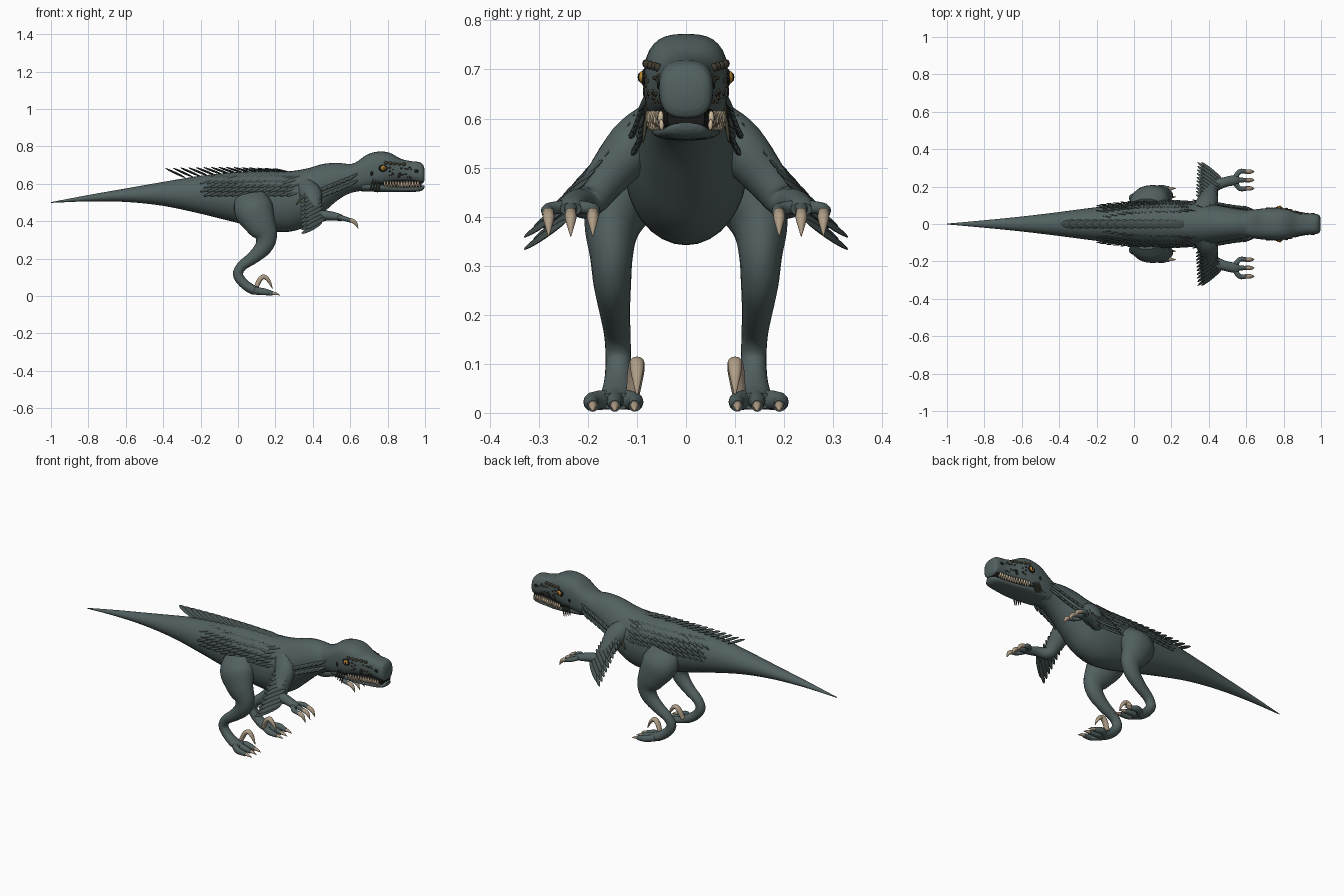
import bpy, bmesh, math, random
from mathutils import Vector, Matrix

random.seed(4)
old = bpy.data.objects.get("Cube")
if old:
    bpy.data.objects.remove(old)


def material(name, *rgb):
    m = bpy.data.materials.new(name)
    m.use_nodes = True
    m.diffuse_color = (*rgb, 1)
    m.node_tree.nodes["Principled BSDF"].inputs["Base Color"].default_value = (*rgb, 1)
    return m


HIDE = material("slate hide", .085, .118, .118)
FEATHER = material("dark feather", .06, .082, .08)
OLIVE = material("olive quill", .07, .07, .045)
CLAW = material("tan claw", .43, .34, .24)
TOOTH = material("ivory tooth", .62, .5, .34)
AMBER = material("amber eye", .5, .25, .03)
BROWN = material("brown scale", .05, .042, .028)
BLACK = material("black", .01, .01, .01)


def finish(name, bm, mat, mirror=False):
    bmesh.ops.recalc_face_normals(bm, faces=bm.faces)
    for f in bm.faces:
        f.smooth = True
    me = bpy.data.meshes.new(name)
    bm.to_mesh(me)
    bm.free()
    me.set_sharp_from_angle(angle=math.radians(50))
    me.materials.append(mat)
    ob = bpy.data.objects.new(name, me)
    bpy.context.collection.objects.link(ob)
    if mirror:
        mod = ob.modifiers.new("mirror", "MIRROR")
        mod.use_axis = (False, True, False)
        mod.use_mirror_merge = False
    return ob


def spline(pts, steps):
    """Catmull-Rom through tuples of any length."""
    v = [Vector(p) for p in pts]
    v = [v[0] * 2 - v[1]] + v + [v[-1] * 2 - v[-2]]
    out = []
    for a, b, c, d in zip(v, v[1:], v[2:], v[3:]):
        for i in range(steps):
            t = i / steps
            out.append((b * 2 + (c - a) * t + (a * 2 - b * 5 + c * 4 - d) * t * t
                        + (b * 3 - a - c * 3 + d) * t ** 3) / 2)
    return out + [v[-2]]


def add_tube(bm, pts, power=2, upright=False, sides=20, steps=4):
    """Loft rings (x, y, z, thickness, half width) along a smooth path."""
    path = spline(pts, steps)
    rings = []
    for i, p in enumerate(path):
        t = Vector(path[min(i + 1, len(path) - 1)][:3]) - Vector(path[max(i - 1, 0)][:3])
        t = Vector((1, 0, 0)) if upright else t.normalized()
        side = (Vector((0, 1, 0)) - t * t.y).normalized()
        up = t.cross(side)
        ring = []
        for k in range(sides):
            a = math.tau * k / sides
            c, s = (math.copysign(abs(q) ** (2 / power), q) for q in (math.cos(a), math.sin(a)))
            ring.append(bm.verts.new(Vector(p[:3]) + side * c * max(p[4], .001) + up * s * max(p[3], .001)))
        rings.append(ring)
    for r, q in zip(rings, rings[1:]):
        for k in range(sides):
            bm.faces.new((r[k], r[k - 1], q[k - 1], q[k]))
    bm.faces.new(rings[0])
    bm.faces.new(rings[-1])


def tube(name, pts, mat, mirror=False, **kw):
    bm = bmesh.new()
    add_tube(bm, pts, **kw)
    return finish(name, bm, mat, mirror)


def profile(rows):
    """(x, top, bottom, half width) rows to loft stations."""
    return [(x, 0, (t + b) / 2, (t - b) / 2, w) for x, t, b, w in rows]


def surface(stations, x, z, power=2):
    """Half width of a loft at the given x and z."""
    for a, b in zip(stations, stations[1:]):
        if a[0] <= x <= b[0]:
            p = Vector(a).lerp(Vector(b), (x - a[0]) / (b[0] - a[0]))
            return p[4] * max(0, 1 - abs((z - p[2]) / p[3]) ** power) ** (1 / power)
    return 0


def add_blade(bm, base, direction, length, width, thick, normal=(0, 1, 0)):
    """Flat pointed ellipsoid whose root is at base."""
    d = Vector(direction).normalized()
    s = d.cross(Vector(normal)).normalized()
    n = s.cross(d)
    turn = Matrix((s, n, d)).transposed().to_4x4()
    place = Matrix.Translation(Vector(base) + d * length / 2) @ turn
    bmesh.ops.create_uvsphere(bm, u_segments=8, v_segments=8, radius=1,
                              matrix=place @ Matrix.Diagonal((width, thick, length / 2, 1)))


# Torso, tail and neck
BODY = profile([
    (-1, .502, .498, .002), (-.8, .54, .506, .02), (-.6, .575, .503, .04), (-.4, .61, .482, .064),
    (-.2, .643, .44, .09), (0, .663, .39, .112), (.15, .667, .352, .124), (.27, .667, .343, .125),
    (.37, .682, .375, .115), (.45, .705, .44, .1), (.53, .712, .51, .085),
    (.6, .706, .55, .075), (.68, .72, .565, .07)])
tube("body", BODY, HIDE, upright=True, sides=32)

# Skull, jaw and mouth
HEAD = profile([
    (.56, .69, .57, .06), (.63, .715, .565, .075), (.69, .756, .57, .083), (.75, .772, .58, .086),
    (.81, .766, .598, .082), (.87, .734, .605, .066), (.92, .722, .608, .057),
    (.965, .717, .604, .055), (.987, .705, .602, .05), (.997, .68, .618, .036)])
tube("skull", HEAD, HIDE, upright=True, power=2.7, sides=32)
JAW = profile([
    (.66, .62, .56, .066), (.74, .61, .557, .072), (.82, .592, .555, .068), (.9, .586, .556, .057),
    (.96, .588, .558, .048), (.985, .591, .565, .038), (.997, .592, .578, .02)])
tube("lower_jaw", JAW, HIDE, upright=True, power=2.4, sides=24)
tube("mouth_interior", profile([(.72, .63, .57, .068), (.86, .63, .57, .057), (.98, .63, .575, .038)]),
     BLACK, upright=True, power=3)

# Teeth: alternating upper and lower rows
bm = bmesh.new()
for i in range(13):
    x = .785 + i * .0148
    w = surface(HEAD, x, .64, 2.7)
    size = random.uniform(.8, 1.1)
    add_blade(bm, (x, w * .95, .616), (0, .05, -1), .032 * size, .006, .006)
    add_blade(bm, (x + .007, w * .92, .576), (0, .05, 1), .026 * size, .005, .005)
finish("teeth", bm, TOOTH, True)


# Eyes, nostrils and facial scales
def spots(name, mat, places, thick=.004, lift=0):
    bm = bmesh.new()
    for x, z, rx, rz in places:
        y = surface(HEAD, x, z, 2.7) + lift
        bmesh.ops.create_uvsphere(bm, u_segments=12, v_segments=8, radius=1,
                                  matrix=Matrix.Translation((x, y, z)) @ Matrix.Diagonal((rx, thick, rz, 1)))
    finish(name, bm, mat, True)


spots("eye_socket", BLACK, [(.775, .683, .024, .019)], .007)
spots("eye", AMBER, [(.777, .684, .015, .014)], .011, .002)
spots("pupil", BLACK, [(.78, .684, .004, .009)], .004, .0105)
spots("nostril", BLACK, [(.955, .668, .013, .008), (.715, .655, .007, .013)])
spots("brow_scales", BROWN, [(.79 + i * .024, .712 - i * .002, .011, .009) for i in range(5)], .008)
spots("cheek_scales", BROWN, [(random.uniform(.8, .93), random.uniform(.632, .69),
                               random.uniform(.003, .007), .004) for i in range(24)])
bm = bmesh.new()
for i in range(4):
    add_blade(bm, (.725 + i * .013, .08, .63 - i * .006), (-.3, .12, -1), .065, .004, .004)
finish("jaw_quills", bm, OLIVE, True)

# Legs
tube("leg", [
    (.07, .09, .53, .09, .05), (.085, .125, .46, .105, .08), (.12, .15, .385, .083, .058),
    (.15, .152, .32, .06, .044), (.135, .15, .26, .046, .038), (.08, .145, .205, .034, .031),
    (.02, .14, .16, .027, .027), (0, .138, .115, .027, .026), (.028, .138, .07, .026, .028),
    (.075, .14, .036, .025, .034), (.12, .142, .024, .018, .038)], HIDE, True)
toes, claws = bmesh.new(), bmesh.new()
for y in (.105, .145, .19):
    add_tube(toes, [(.075, .14, .028, .02, .018), (.13, y, .024, .019, .017),
                    (.185, y, .014, .012, .012)], sides=12)
    add_tube(claws, [(.175, y, .016, .01, .01), (.2, y, .013, .008, .008),
                     (.225, y, .004, .001, .001)], sides=10)
add_tube(claws, [(.095, .108, .04, .012, .014), (.115, .102, .085, .013, .017), (.14, .1, .103, .012, .015),
                 (.165, .1, .08, .009, .012), (.185, .1, .038, .001, .002)], sides=12)

# Arms and hands
tube("arm", [
    (.36, .06, .575, .06, .06), (.39, .11, .54, .06, .055), (.405, .165, .475, .045, .043),
    (.425, .2, .43, .034, .034), (.48, .222, .43, .026, .027), (.535, .234, .422, .02, .027),
    (.56, .235, .415, .014, .022)], HIDE, True)
for y in (.19, .235, .28):
    add_tube(toes, [(.53, .234, .422, .014, .014), (.565, y, .415, .013, .013),
                    (.605, y, .403, .011, .011)], sides=12)
    add_tube(claws, [(.597, y, .407, .012, .012), (.625, y, .394, .011, .011),
                     (.643, y, .36, .001, .001)], sides=10)
finish("toes_and_fingers", toes, HIDE, True)
finish("claws", claws, CLAW, True)

# Crest of overlapping feathers on the back
bm = bmesh.new()
for i in range(15):
    t = i / 14
    x = .28 - .56 * t
    add_blade(bm, (x, 0, .66 - .028 * t * t), (-1, 0, .22 + .25 * t), .1 + .02 * t, .024, .006, (0, 0, 1))
finish("back_crest", bm, FEATHER)

# Rows of thin feathers on the flanks
bm = bmesh.new()
for row in range(5):
    z = .555 + row * .022
    for i in range(13):
        x = .33 - i * .037 - (row % 2) * .018
        add_blade(bm, (x, surface(BODY, x, z) - .003, z), (-1, .16, -.28), .075, .008, .005)
finish("flank_feathers", bm, FEATHER, True)

# Long feathers along the arms, in two layers
bm = bmesh.new()
for layer in range(2):
    for i in range(10):
        t = i / 9
        base = Vector((.43, .115, .59)).lerp(Vector((.47, .24, .42)), t)
        base += Vector((-.02, 0, -.025)) * layer
        add_blade(bm, base, (-.75, .4 + .22 * t, -.42), .1 + .055 * t, .014, .005, (.2, .8, .6))
finish("arm_feathers", bm, FEATHER, True)

# Short feathers from the cheek down to the shoulder
bm = bmesh.new()
for row in range(2):
    for i in range(8):
        x = .64 - i * .027
        z = .655 - i * .011 - row * .035
        add_blade(bm, (x, surface(BODY, x, z) + .003, z), (-.75, .28, -.5), .075, .008, .006)
finish("neck_feathers", bm, FEATHER, True)

# Quills behind the shoulder
bm = bmesh.new()
for i in range(2):
    add_blade(bm, (.41 - i * .025, .105, .61 - i * .02), (-.6, .2, -.85), .13, .007, .006)
finish("shoulder_quills", bm, OLIVE, True)
